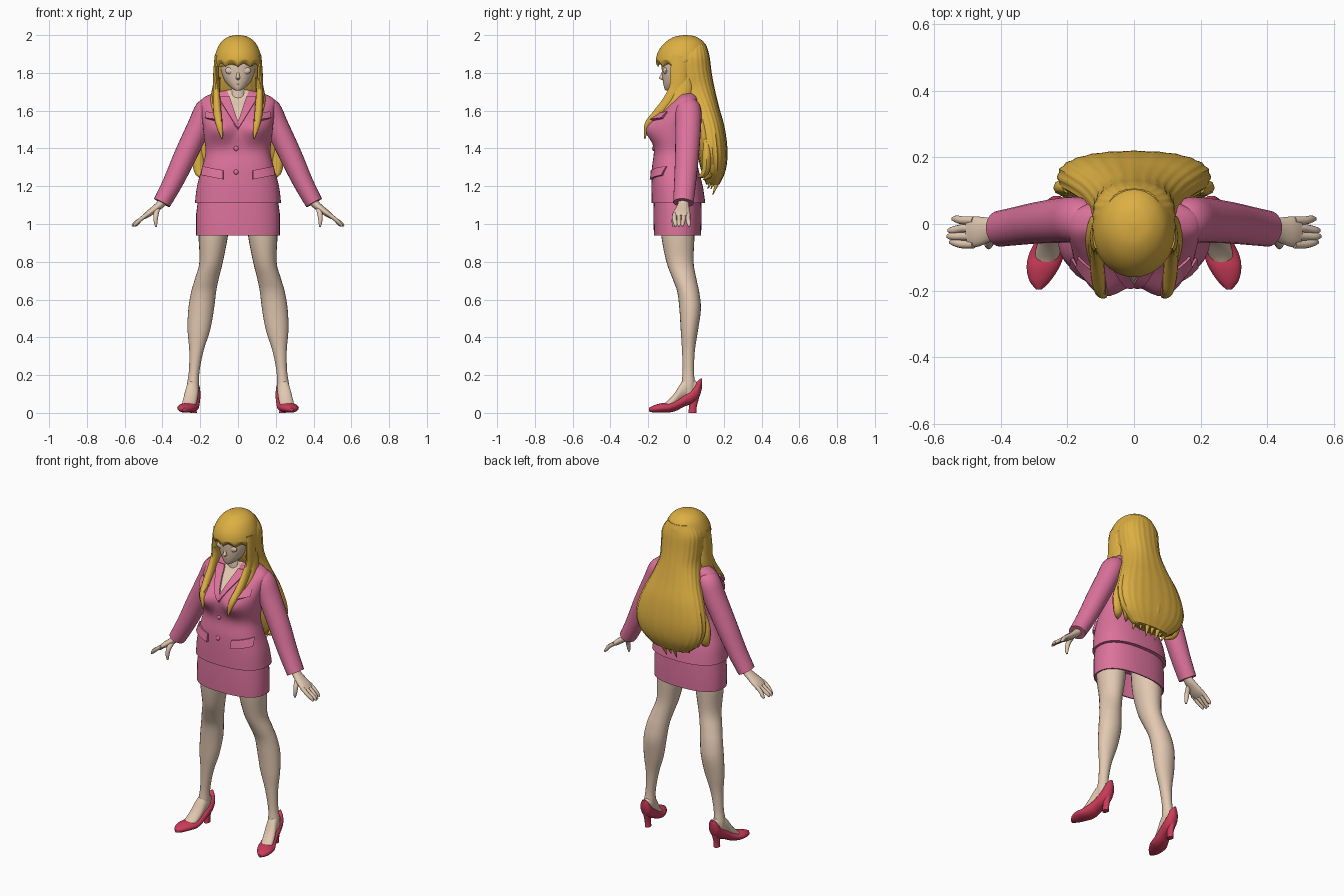
import bpy, bmesh, math
from mathutils import Vector
from mathutils.bvhtree import BVHTree


def material(name, rgb):
    m = bpy.data.materials.new(name)
    m.diffuse_color = (*rgb, 1)
    return m


HAIR = material("golden hair", (0.72, 0.43, 0.055))
PINK = material("pink cloth", (0.72, 0.17, 0.33))
SKIN = material("skin", (0.76, 0.58, 0.44))
RED = material("red leather", (0.60, 0.045, 0.10))
X, Y, Z = Vector((1, 0, 0)), Vector((0, 1, 0)), Vector((0, 0, 1))


def smooth_rings(rings, sub):
    """Catmull-Rom interpolation of ring tuples."""
    out, n = [], len(rings)
    for i in range(n - 1):
        quad = [rings[max(i - 1, 0)], rings[i], rings[i + 1], rings[min(i + 2, n - 1)]]
        for k in range(sub):
            t = k / sub
            out.append([b + .5 * t * (c - a + t * (2*a - 5*b + 4*c - d + t * (3*(b - c) + d - a)))
                        for a, b, c, d in zip(*quad)])
    return out + [list(rings[-1])]


def finish(name, bm, mats, mirror=False, angle=45):
    bmesh.ops.recalc_face_normals(bm, faces=bm.faces)
    me = bpy.data.meshes.new(name)
    bm.to_mesh(me)
    bm.free()
    me.shade_smooth()
    me.set_sharp_from_angle(angle=math.radians(angle))
    for m in mats:
        me.materials.append(m)
    ob = bpy.data.objects.new(name, me)
    bpy.context.collection.objects.link(ob)
    if mirror:
        ob.modifiers.new("Mirror", 'MIRROR').use_mirror_merge = False
    return ob


def loft(bm, rings, seg=24, sub=4, u=X, v=Y, power=2, wave=0, waves=0, move=None):
    """Skin rings (x, y, z, ru, rv); with v=None the rings follow the path."""
    rings = smooth_rings(rings, sub)
    pts = [Vector(r[:3]) for r in rings]
    loops = []
    for i, r in enumerate(rings):
        a, b = u, v
        if v is None:
            t = (pts[min(i + 1, len(pts) - 1)] - pts[max(i - 1, 0)]).normalized()
            a = (u - t * u.dot(t)).normalized()
            b = t.cross(a)
        loop = []
        for k in range(seg):
            ang = math.tau * k / seg
            c, s = math.cos(ang), math.sin(ang)
            w = 1 + wave * math.cos(waves * ang)
            c = math.copysign(abs(c) ** (2 / power), c) * w * max(r[3], .001)
            s = math.copysign(abs(s) ** (2 / power), s) * w * max(r[4], .001)
            p = pts[i] + a * c + b * s
            loop.append(bm.verts.new(move(p) if move else p))
        loops.append(loop)
    for p, q in zip(loops, loops[1:]):
        for k in range(seg):
            j = (k + 1) % seg
            bm.faces.new((p[k], p[j], q[j], q[k]))
    bm.faces.new(loops[0])
    bm.faces.new(loops[-1])


def part(name, rings, mat, mirror=False, **kw):
    bm = bmesh.new()
    loft(bm, rings, **kw)
    return finish(name, bm, [mat], mirror)


def ball(name, loc, size, mat, mirror=False):
    bm = bmesh.new()
    bmesh.ops.create_uvsphere(bm, u_segments=16, v_segments=10, radius=1)
    for v in bm.verts:
        v.co = Vector([c * s for c, s in zip(v.co, size)]) + Vector(loc)
    return finish(name, bm, [mat], mirror)


# Skirt, hollow from below
part("skirt", [(0, -.04, 1.08, .20, .11), (0, -.045, .94, .215, .118), (0, -.045, .94, .222, .125),
               (0, -.045, 1.05, .222, .128), (0, -.045, 1.14, .21, .125)],
     PINK, seg=40, sub=1, power=2.4)


# Jacket with bust, open neck and lapels
def bust(p):
    if p.y < -.04:
        d = ((abs(p.x) - .095) / .075) ** 2 + ((p.z - 1.505) / .065) ** 2
        p.y -= .055 * math.exp(-d)
    return p


bm = bmesh.new()
loft(bm, [(0, -.04, 1.11, .228, .142), (0, -.047, 1.2, .217, .136), (0, -.058, 1.3, .19, .122),
          (0, -.058, 1.38, .172, .112), (0, -.056, 1.46, .18, .118), (0, -.045, 1.54, .188, .12),
          (0, -.02, 1.61, .196, .10), (0, 0, 1.655, .195, .075), (0, .005, 1.685, .15, .058),
          (0, .0, 1.71, .065, .05)], seg=56, sub=5, power=2.4, move=bust)
LAPEL = ((1.54, .34), (1.50, .62))          # start height and slope of the two edges
for z0, k in LAPEL:
    for s in (1, -1):
        bmesh.ops.bisect_plane(bm, geom=bm.verts[:] + bm.edges[:] + bm.faces[:],
                               plane_co=(0, 0, z0), plane_no=(s, 0, -k))
bmesh.ops.recalc_face_normals(bm, faces=bm.faces)
bm.normal_update()
tree = BVHTree.FromBMesh(bm)
lapel = []
for f in bm.faces:
    c = f.calc_center_median()
    if c.y < -.02 and c.z > 1.5:
        if abs(c.x) < (c.z - LAPEL[0][0]) * LAPEL[0][1]:
            f.material_index = 1
        elif abs(c.x) < (c.z - LAPEL[1][0]) * LAPEL[1][1] and c.z < 1.675:
            lapel.append(f)
ext = bmesh.ops.extrude_face_region(bm, geom=lapel)
lapel = [f for f in lapel if f.is_valid]
if lapel:
    bmesh.ops.delete(bm, geom=lapel, context='FACES')
for v in ext["geom"]:
    if isinstance(v, bmesh.types.BMVert) and v.is_valid:
        v.co += Vector((0, -.009, .003))
finish("jacket", bm, [PINK, SKIN])


def front(x, z):
    """Front surface point and normal of the jacket."""
    hit, no, _, _ = tree.ray_cast(Vector((x, -1, z)), Y)
    if hit is None:
        hit, no, _, _ = tree.find_nearest(Vector((x, -.1, z)))
    return hit, no


# Pocket flaps that follow the jacket
for name, cx, cz, w, h in (("hip_pocket_flap", .13, 1.27, .052, .024),
                           ("breast_pocket_flap", .125, 1.565, .04, .018)):
    bm = bmesh.new()
    grid = []
    for lift in (-.004, .012):
        grid.append([])
        for i in range(7):
            for j in range(3):
                x, z = cx + w * (i / 3 - 1), cz + h * (j - 1) + .01 * (i / 3 - 1)
                p, n = front(x, z)
                grid[-1].append(bm.verts.new(p + n * lift * (1.3 - .3 * j)))
    for g in grid:
        for i in range(6):
            for j in range(2):
                a = i * 3 + j
                bm.faces.new((g[a], g[a + 3], g[a + 4], g[a + 1]))
    rim = [i * 3 for i in range(7)] + [19] + [i * 3 + 2 for i in range(6, -1, -1)] + [1]
    for a, b in zip(rim, rim[1:] + rim[:1]):
        bm.faces.new((grid[0][a], grid[0][b], grid[1][b], grid[1][a]))
    finish(name, bm, [PINK], True)

# Buttons
for i, z in enumerate((1.525, 1.40, 1.275)):
    ball("button_%d" % (i + 1), front(-.01, z)[0], (.013, .008, .013), PINK)

# Sleeves
part("sleeves", [(.13, .01, 1.635, .05, .04), (.165, .012, 1.605, .068, .062),
                 (.205, .012, 1.52, .068, .062), (.28, .005, 1.36, .063, .06),
                 (.345, -.005, 1.22, .058, .053), (.403, -.014, 1.112, .054, .047)],
     PINK, True, u=Y, v=None)

# Hands
bm = bmesh.new()
loft(bm, [(.385, -.012, 1.14, .028, .024), (.41, -.014, 1.105, .03, .022), (.44, -.018, 1.08, .038, .019),
          (.475, -.023, 1.054, .046, .017), (.498, -.025, 1.037, .042, .012)], seg=16, u=Y, v=None)
for i in range(4):
    y, far = .011 - .024 * i, (.545, .557, .56, .552)[i]
    y2 = y + (.004, -.006, 0, .006)[i]
    loft(bm, [(.48, y, 1.052, .012, .012), (.515, y, 1.025, .012, .011),
              (far - .012, y2, 1.002, .011, .010), (far, y2, .988, .005, .004)], seg=10, u=Y, v=None)
loft(bm, [(.425, -.03, 1.085, .014, .014), (.434, -.055, 1.05, .014, .014),
          (.436, -.064, 1.015, .012, .011), (.434, -.066, .985, .005, .005)], seg=10, u=Y, v=None)
finish("hands", bm, [SKIN], True, 60)

# Legs
part("legs", [(.125, -.045, 1.06, .08, .09), (.131, -.043, .94, .078, .088), (.142, -.032, .8, .062, .072),
              (.165, -.008, .71, .063, .063), (.182, .012, .64, .066, .058), (.195, .022, .55, .068, .057),
              (.207, .018, .44, .06, .046), (.22, .013, .33, .038, .034), (.232, .012, .22, .028, .03),
              (.238, .012, .15, .032, .036), (.24, .01, .1, .028, .035)], SKIN, True)

# Feet inside the shoes
part("feet", [(.235, .055, .135, .018, .03), (.237, .02, .135, .03, .055), (.243, -.02, .115, .034, .052),
              (.253, -.06, .07, .037, .035), (.262, -.10, .04, .035, .022), (.267, -.13, .03, .02, .012)],
     SKIN, True, v=Z)

# Pumps with heels
bm = bmesh.new()
loft(bm, [(.232, .084, .155, .010, .026), (.233, .068, .128, .030, .048), (.235, .035, .093, .037, .043),
          (.241, -.01, .066, .040, .033), (.25, -.05, .042, .046, .030), (.262, -.09, .028, .053, .026),
          (.273, -.13, .026, .049, .025), (.282, -.17, .021, .032, .019), (.285, -.197, .017, .008, .009)],
     seg=20, v=Z)
loft(bm, [(.234, .048, .12, .025, .032), (.234, .042, .07, .019, .025),
          (.235, .036, .03, .016, .021), (.235, .034, 0, .017, .022)], seg=14)
finish("shoes", bm, [RED], True)

# Neck and head
part("neck", [(0, -.005, 1.62, .07, .06), (0, -.012, 1.68, .05, .052), (0, -.015, 1.73, .043, .046),
              (0, -.015, 1.79, .045, .05)], SKIN)
part("head", [(0, -.094, 1.706, .012, .014), (0, -.078, 1.719, .034, .037), (0, -.05, 1.752, .066, .072),
              (0, -.033, 1.80, .088, .094), (0, -.027, 1.85, .095, .102), (0, -.02, 1.91, .09, .098),
              (0, -.01, 1.95, .05, .06)], SKIN, seg=32)
part("nose", [(0, -.118, 1.81, .006, .008), (0, -.124, 1.785, .009, .012), (0, -.128, 1.772, .011, .016),
              (0, -.118, 1.762, .006, .008)], SKIN, seg=12)
ball("eyelids", (.042, -.109, 1.812), (.026, .012, .019), SKIN, True)
ball("lips", (0, -.114, 1.742), (.016, .007, .005), SKIN)


# Hair cap with a scalloped fringe
def fringe(p):
    if p.z < 1.875:
        a = math.atan2(p.x, -p.y)
        p.z += .022 * abs(math.sin(a * 6.5)) * min(1, (1.875 - p.z) / .03)
    return p


part("fringe", [(0, 0, 2.0, .008, .008), (0, -.004, 1.992, .05, .055), (0, -.007, 1.965, .088, .099),
                (0, -.013, 1.925, .111, .128), (0, -.018, 1.885, .123, .139), (0, -.02, 1.85, .125, .138),
                (0, -.018, 1.83, .116, .128)], HAIR, seg=72, move=fringe)

# Long back hair
part("back_hair", [(0, .03, 1.95, .08, .075), (0, .025, 1.89, .12, .098), (0, .03, 1.80, .122, .105),
                   (0, .05, 1.72, .122, .10), (0, .092, 1.62, .152, .082), (0, .122, 1.52, .195, .08),
                   (0, .137, 1.42, .225, .08), (0, .143, 1.34, .225, .075), (0, .145, 1.27, .19, .06),
                   (0, .142, 1.21, .12, .035)],
     HAIR, seg=96, power=2.3, wave=.012, waves=24)

# Pointed strands along the hair ends
bm = bmesh.new()
for i in range(11):
    t = (i - 5) / 5
    x, y, tip = .2 * t, .19 - .085 * t * t, 1.15 + .1 * t * t + .02 * (i % 2)
    loft(bm, [(x, y, 1.45, .012, .012), (x * 1.05, y + .005, 1.36, .032, .025),
              (x, y - .005, 1.27, .027, .02), (x * .85, y - .045, tip, .002, .002)], seg=10, v=None)
finish("hair_ends", bm, [HAIR])

# Front locks falling over the chest
bm = bmesh.new()
loft(bm, [(.112, -.035, 1.89, .012, .04), (.117, -.04, 1.80, .014, .045), (.116, -.045, 1.72, .018, .045),
          (.113, -.095, 1.645, .021, .034), (.108, -.155, 1.58, .021, .025),
          (.098, -.205, 1.525, .018, .016), (.084, -.218, 1.45, .003, .003)], seg=14, v=None)
loft(bm, [(.108, -.03, 1.78, .015, .05), (.118, -.02, 1.70, .022, .05), (.125, -.05, 1.645, .022, .035),
          (.125, -.10, 1.60, .012, .02), (.12, -.14, 1.57, .002, .003)], seg=14, v=None)
finish("front_locks", bm, [HAIR], True)
